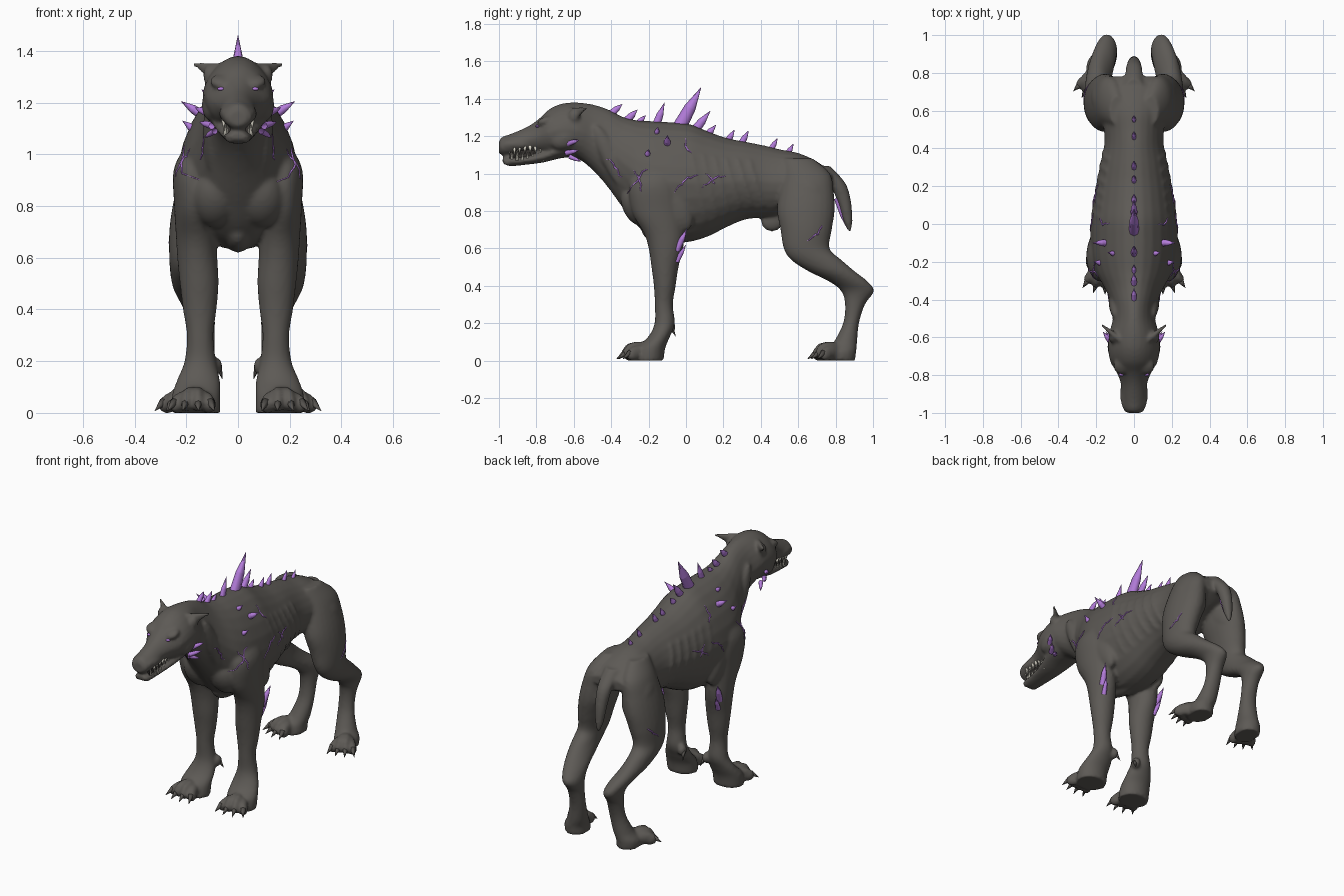
import bpy, bmesh, math, random
from mathutils import Vector, Matrix
from mathutils.bvhtree import BVHTree

random.seed(4)
cube = bpy.data.objects.get("Cube")
if cube:
    bpy.data.objects.remove(cube)


def material(name, rgb):
    m = bpy.data.materials.new(name)
    m.use_nodes = True
    m.diffuse_color = (*rgb, 1)
    m.node_tree.nodes["Principled BSDF"].inputs["Base Color"].default_value = (*rgb, 1)
    return m


hide = material("grey hide", (0.11, 0.102, 0.092))
crystal = material("purple crystal", (0.45, 0.2, 0.7))
horn = material("dark claw", (0.095, 0.088, 0.08))
ivory = material("ivory tooth", (0.7, 0.67, 0.58))
dark = material("dark mouth", (0.04, 0.035, 0.032))


def finish(name, bm, mat, smooth=True):
    bmesh.ops.recalc_face_normals(bm, faces=bm.faces)
    me = bpy.data.meshes.new(name)
    for f in bm.faces:
        f.smooth = smooth
    bm.to_mesh(me)
    bm.free()
    me.materials.append(mat)
    ob = bpy.data.objects.new(name, me)
    bpy.context.collection.objects.link(ob)
    return ob


def spline(rows, n=5):
    """Smooth interpolation through profile rows."""
    out = []
    for i in range(len(rows) - 1):
        a, b = rows[max(i - 1, 0)], rows[i]
        c, d = rows[i + 1], rows[min(i + 2, len(rows) - 1)]
        for k in range(n):
            t = k / n
            out.append([q + t / 2 * (r - p + t * (2 * p - 5 * q + 4 * r - s + t * (3 * (q - r) + s - p)))
                        for p, q, r, s in zip(a, b, c, d)])
    return out + [list(rows[-1])]


def trunk_point(row, a, grow=1.0):
    y, lo, hi, w = row
    s = math.sin(a)
    pinch = 1 - 0.18 * max(0, s)
    return Vector((w * pinch * math.cos(a) * grow, y, (lo + hi) / 2 + (hi - lo) / 2 * s * grow))


def leg_point(row, a):
    z, y0, y1, x0, x1 = row
    return Vector(((x0 + x1 + (x1 - x0) * math.cos(a)) / 2, (y0 + y1 + (y1 - y0) * math.sin(a)) / 2, z))


def loft(bm, rows, point, side=1, n=24):
    rings = []
    for row in spline(rows):
        pts = [point(row, math.tau * i / n) for i in range(n)]
        rings.append([bm.verts.new((p.x * side, p.y, p.z)) for p in pts])
    for r, s in zip(rings, rings[1:]):
        for i in range(n):
            bm.faces.new((r[i], r[(i + 1) % n], s[(i + 1) % n], s[i]))
    bm.faces.new(rings[0][::-1])
    bm.faces.new(rings[-1])


def blob(bm, c, r, rot=None, sub=3):
    m = Matrix.Translation(c) @ (rot or Matrix()) @ Matrix.Diagonal((*r, 1))
    bmesh.ops.create_icosphere(bm, subdivisions=sub, radius=1, matrix=m)


def spike(bm, base, tip, r, flat=1.0, n=8, end=0.04, caps=True):
    base, tip = Vector(base), Vector(tip)
    d = tip - base
    m = Matrix.Translation((base + tip) / 2) @ d.to_track_quat('Z', 'Y').to_matrix().to_4x4()
    bmesh.ops.create_cone(bm, cap_ends=caps, segments=n, radius1=r, radius2=r * end,
                          depth=d.length, matrix=m @ Matrix.Diagonal((flat, 1, 1, 1)))


def shard(bm, base, tip, r, flat=1.0):
    """Crystal: tapering shaft and pointed cap."""
    mid = Vector(base).lerp(Vector(tip), .55)
    spike(bm, base, mid, r, flat, 8, .78, False)
    spike(bm, mid, tip, r * .78, flat, 8, .04, False)


# Profiles: trunk rows are y, bottom, top, half width
trunk = [(-1.0, 1.11, 1.17, .035), (-.985, 1.1, 1.195, .055), (-.93, 1.1, 1.215, .067),
         (-.85, 1.115, 1.25, .07), (-.79, 1.11, 1.29, .09), (-.73, 1.1, 1.345, .125),
         (-.66, 1.095, 1.375, .137), (-.58, 1.08, 1.38, .132), (-.5, 1.02, 1.37, .112),
         (-.42, .93, 1.345, .12), (-.34, .82, 1.305, .155), (-.26, .72, 1.285, .2),
         (-.18, .66, 1.28, .225), (-.08, .63, 1.275, .232), (.02, .635, 1.265, .228),
         (.12, .665, 1.225, .215), (.22, .715, 1.19, .198), (.32, .755, 1.17, .178),
         (.42, .765, 1.15, .158), (.5, .78, 1.13, .16), (.6, .84, 1.11, .17),
         (.7, .88, 1.065, .165), (.78, .92, 1.0, .12)]
jaw = [(-.98, 1.055, 1.085, .035), (-.94, 1.04, 1.095, .053), (-.85, 1.048, 1.1, .063),
       (-.76, 1.06, 1.13, .08), (-.68, 1.08, 1.17, .1), (-.6, 1.09, 1.2, .1)]
# Limb rows are z, front y, back y, inner x, outer x
fore = [(1.06, -.22, -.05, .08, .18), (.95, -.3, -.04, .1, .247), (.8, -.29, -.02, .1, .247),
        (.68, -.225, -.01, .085, .24), (.6, -.2, -.015, .08, .235), (.5, -.185, -.04, .075, .225),
        (.4, -.172, -.055, .083, .213), (.3, -.167, -.07, .095, .198), (.2, -.168, -.06, .085, .207),
        (.13, -.2, -.085, .07, .235), (.07, -.26, -.11, .068, .255), (0, -.28, -.12, .068, .255)]
hind = [(1.08, .52, .68, .05, .13), (1.0, .52, .77, .05, .19), (.9, .5, .79, .05, .228),
        (.8, .487, .795, .06, .253), (.7, .505, .78, .09, .266), (.6, .522, .768, .12, .266),
        (.54, .56, .83, .13, .262), (.48, .65, .9, .12, .25), (.42, .77, .975, .1, .22),
        (.37, .83, 1.005, .09, .195), (.3, .85, .957, .09, .185), (.2, .84, .925, .09, .19),
        (.1, .79, .915, .1, .22), (.05, .75, .91, .11, .25), (0, .74, .905, .11, .25)]
tail = [(1.04, .66, .77, -.05, .05), (.95, .76, .852, -.045, .045), (.85, .81, .883, -.036, .036),
        (.75, .84, .89, -.025, .025), (.69, .868, .885, -.008, .008)]

# Fused body
body_bm, claw_bm = bmesh.new(), bmesh.new()
loft(body_bm, trunk, trunk_point)
loft(body_bm, jaw, trunk_point)
loft(body_bm, tail, leg_point)
blob(body_bm, (0, -.1, .7), (.06, .14, .08))
blob(body_bm, (0, .46, .745), (.03, .06, .055))
blob(body_bm, (0, -.975, 1.165), (.034, .025, .026))
rows = spline(trunk, 20)
for s in (1, -1):
    loft(body_bm, fore, leg_point, s)
    loft(body_bm, hind, leg_point, s)
    # Muscles, brow, cheek, chin and nostril
    tilt = Matrix.Rotation(.45, 4, 'X')
    for c, r in [((.09, -.26, .83), (.09, .08, .12)), ((.135, -.15, .98), (.075, .1, .17)),
                 ((.18, -.06, .84), (.05, .08, .16)), ((.14, .67, .87), (.09, .11, .15)),
                 ((.1, -.4, 1.08), (.035, .05, .2)), ((.1, -.65, 1.19), (.04, .08, .06)),
                 ((.065, -.755, 1.283), (.045, .045, .02)), ((.022, -.98, 1.165), (.018, .018, .016)),
                 ((.028, -.945, 1.064), (.022, .03, .02))]:
        blob(body_bm, (s * c[0], c[1], c[2]), r, tilt)
    blob(body_bm, (s * .047, -.9, 1.157), (.026, .085, .028))
    # Ears
    spike(body_bm, (s * .08, -.61, 1.315), (s * .175, -.53, 1.352), .04, .5, n=16, end=.25)
    blob(body_bm, (s * .11, -.6, 1.305), (.025, .03, .04))
    # Ribs
    for i in range(6):
        for k in range(30):
            a = -.75 + k * .045
            y = .06 + i * .062 - .06 * math.sin(a)
            row = min(rows, key=lambda q: abs(q[0] - y))
            p = trunk_point(row, a, .955)
            blob(body_bm, (s * p.x, p.y, p.z), (.015,) * 3, sub=1)
    # Paws: toes fan around the splay angle, middle ones tallest
    for cx, cy, splay, reach in ((.158, -.17, .13, .135), (.19, .83, .34, .115)):
        for i in range(4):
            a = splay + (i - 1.5) * .31
            lift = .012 if i in (1, 2) else -.006
            d = Vector((math.sin(a) * s, -math.cos(a), 0))
            root = Vector((cx * s, cy, 0))
            turn = Matrix.Rotation(a * s, 4, 'Z')
            blob(body_bm, root + d * (reach - .045) + Vector((0, 0, .05 + lift)), (.028, .075, .04), turn)
            blob(body_bm, root + d * reach + Vector((0, 0, .035 + lift / 2)), (.027, .042, .036), turn)
            spike(claw_bm, root + d * (reach + .02) + Vector((0, 0, .042)),
                  root + d * (reach + .068) + Vector((0, 0, .008)), .018)
    # Dew claw
    blob(body_bm, (s * .085, -.085, .18), (.025, .03, .035))
    spike(claw_bm, (s * .075, -.08, .18), (s * .06, -.055, .13), .014)
for v in body_bm.verts:
    v.co.z = max(v.co.z, 0)
body = finish("body", body_bm, hide)
remesh = body.modifiers.new("fuse", 'REMESH')
remesh.mode = 'VOXEL'
remesh.voxel_size = .01
remesh.use_smooth_shade = True
soften = body.modifiers.new("soften", 'SMOOTH')
soften.factor = .5
soften.iterations = 5
finish("claws", claw_bm, horn)

# Mouth lining and teeth
bm = bmesh.new()
bmesh.ops.create_cube(bm, size=1, matrix=Matrix.Translation((0, -.83, 1.105)) @ Matrix.Diagonal((.08, .23, .05, 1)))
finish("mouth_lining", bm, dark, False)
bm = bmesh.new()
for s in (1, -1):
    for i in range(7):
        y = -.945 + i * .028
        x = s * (.045 if i == 0 else .056)
        fang = .018 if i == 1 else 0
        spike(bm, (x, y, 1.15), (x * .97, y, 1.102 - fang), .011)
        spike(bm, (x * .88, y + .014, 1.07), (x * .93, y + .014, 1.115 + fang), .009)
finish("teeth", bm, ivory)

# Crystal spikes: base y z, tip y z, radius
bm = bmesh.new()
for y, z, ty, tz, r in [(-.4, 1.32, -.34, 1.372, .02), (-.32, 1.28, -.26, 1.342, .022),
                        (-.26, 1.265, -.215, 1.312, .017), (-.17, 1.23, -.115, 1.38, .024),
                        (-.05, 1.22, .08, 1.46, .04), (.03, 1.21, .13, 1.335, .027),
                        (.1, 1.19, .16, 1.26, .022), (.215, 1.16, .26, 1.235, .019),
                        (.29, 1.15, .335, 1.23, .019), (.45, 1.12, .49, 1.19, .017),
                        (.535, 1.09, .575, 1.16, .017), (.81, .87, .865, .7, .02)]:
    shard(bm, (0, y, z), (0, ty, tz), r, .75)
for s in (1, -1):
    for b, t, r in [((.12, -.1, 1.14), (.22, -.1, 1.205), .021), ((.09, -.16, 1.2), (.14, -.15, 1.25), .016),
                    ((.15, -.21, 1.08), (.215, -.2, 1.13), .018), ((.12, -.63, 1.16), (.165, -.57, 1.18), .015),
                    ((.1, -.64, 1.11), (.15, -.57, 1.125), .015), ((.09, -.62, 1.09), (.13, -.56, 1.065), .013),
                    ((.2, -.05, .59), (.225, .005, .705), .02), ((.19, -.05, .53), (.21, 0, .62), .015)]:
        shard(bm, (s * b[0], *b[1:]), (s * t[0], *t[1:]), r)
finish("crystal_spikes", bm, crystal)

# Eyes and glowing cracks set on the hide
bpy.context.view_layer.update()
tree = BVHTree.FromObject(body, bpy.context.evaluated_depsgraph_get())
bm = bmesh.new()
for s in (1, -1):
    hit = tree.ray_cast(Vector((s * .066, -2, 1.253)), Vector((0, 1, 0)))[0]
    if hit:
        blob(bm, hit, (.014, .011, .007))
finish("eyes", bm, crystal)

curve = bpy.data.curves.new("cracks", 'CURVE')
curve.dimensions = '3D'
curve.bevel_depth = .0035
curve.bevel_resolution = 1
for path in [[(-.31, .9), (-.25, .98), (-.2, 1.04)], [(-.28, 1.02), (-.25, .98), (-.24, .89)],
             [(-.42, 1.08), (-.37, 1.03), (-.34, .97)], [(-.06, .9), (0, .97), (.07, 1.0)],
             [(.08, .93), (.14, .97), (.22, 1.0)], [(.11, 1.0), (.14, .97), (.15, .94)],
             [(0, 1.19), (0, 1.13), (.04, 1.1)], [(.65, .64), (.7, .68), (.74, .73)]]:
    for s in (1, -1):
        pts = []
        for (y0, z0), (y1, z1) in zip(path, path[1:]):
            for k in range(5):
                y = y0 + (y1 - y0) * k / 5 + random.uniform(-.007, .007)
                z = z0 + (z1 - z0) * k / 5 + random.uniform(-.007, .007)
                hit = tree.ray_cast(Vector((s * 2, y, z)), Vector((-s, 0, 0)))[0]
                if hit:
                    pts.append(hit)
        sp = curve.splines.new('POLY')
        sp.points.add(len(pts) - 1)
        for i, p in enumerate(pts):
            sp.points[i].co = (*p, 1)
            sp.points[i].radius = .4 + math.sin(math.pi * i / len(pts))
curve.materials.append(crystal)
bpy.context.collection.objects.link(bpy.data.objects.new("cracks", curve))
